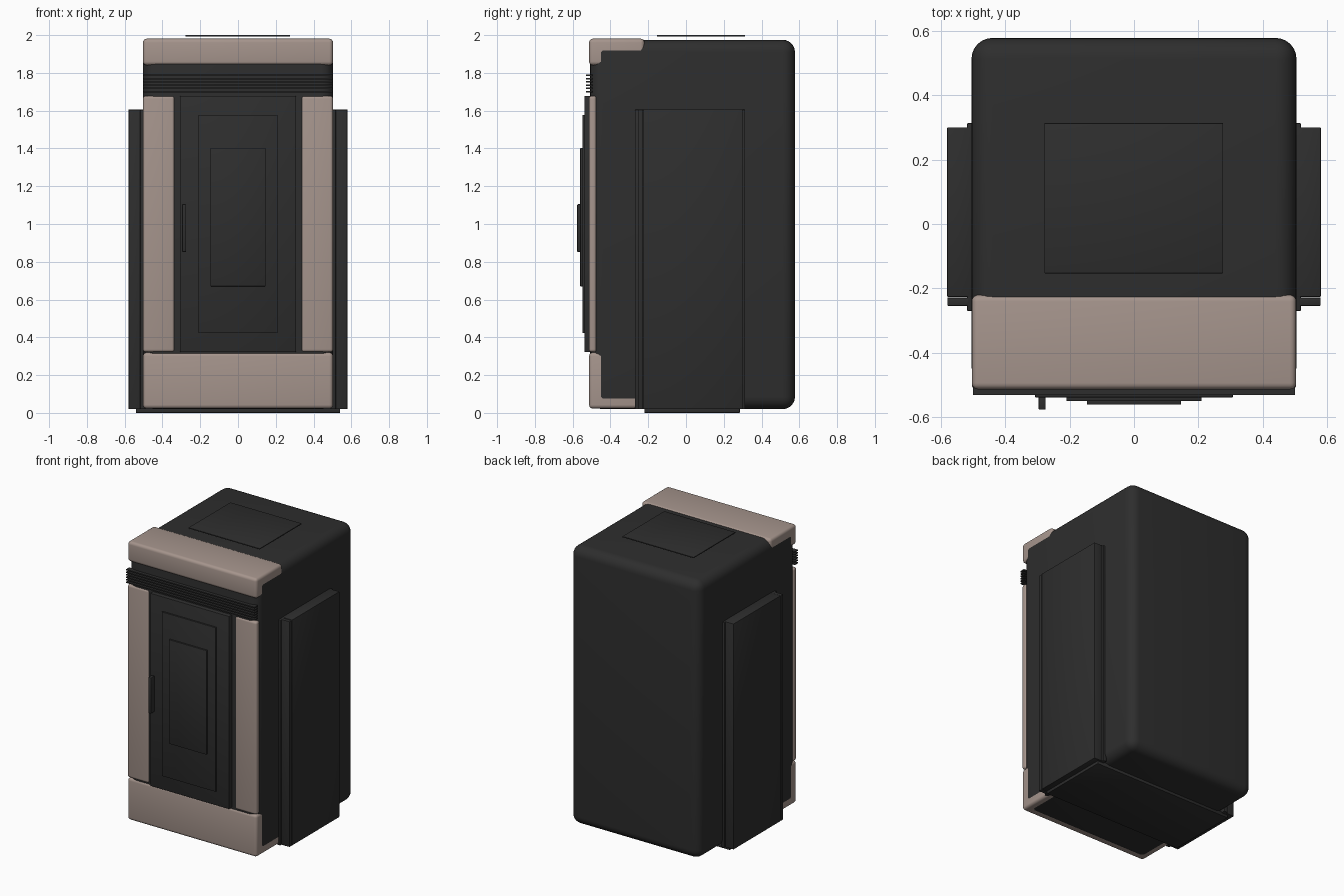
import bpy
import bmesh
from mathutils import Vector

cube = bpy.data.objects.get("Cube")
if cube:
    bpy.data.objects.remove(cube, do_unlink=True)


def material(name, rgb):
    mat = bpy.data.materials.new(name)
    mat.use_nodes = True
    color = (*rgb, 1)
    mat.diffuse_color = color
    shader = mat.node_tree.nodes["Principled BSDF"]
    shader.inputs["Base Color"].default_value = color
    shader.inputs["Roughness"].default_value = 0.6
    return mat


charcoal = material("charcoal", (0.027, 0.027, 0.027))
taupe = material("taupe", (0.38, 0.30, 0.265))


def box(name, xs, ys, zs, mat, bevel=0.0, segments=2):
    """Box spanning the given ranges, with optional rounded edges."""
    low, high = Vector((xs[0], ys[0], zs[0])), Vector((xs[1], ys[1], zs[1]))
    bm = bmesh.new()
    bmesh.ops.create_cube(bm, size=1)
    for v in bm.verts:
        v.co = (low + high) / 2 + v.co * (high - low)
    if bevel:
        bmesh.ops.bevel(bm, geom=bm.edges[:], offset=bevel, segments=segments,
                        profile=0.5, affect='EDGES')
    bmesh.ops.recalc_face_normals(bm, faces=bm.faces[:])
    mesh = bpy.data.meshes.new(name)
    bm.to_mesh(mesh)
    bm.free()
    mesh.materials.append(mat)
    obj = bpy.data.objects.new(name, mesh)
    bpy.context.collection.objects.link(obj)
    bpy.ops.object.select_all(action='DESELECT')
    obj.select_set(True)
    bpy.context.view_layer.objects.active = obj
    bpy.ops.object.shade_smooth_by_angle()
    return obj


def side_pair(name, xs, ys, zs, mat, bevel=0.0, segments=2):
    """The same box on the left and mirrored on the right."""
    box("left_" + name, xs, ys, zs, mat, bevel, segments)
    box("right_" + name, (-xs[1], -xs[0]), ys, zs, mat, bevel, segments)


# Rounded cabinet shell and the plinth below it
box("cabinet_body", (-0.504, 0.504), (-0.507, 0.577), (0.02, 1.975), charcoal, 0.065, 6)
box("plinth", (-0.54, 0.54), (-0.22, 0.285), (0, 0.03), charcoal, 0.003)

# Light trim framing the front
box("top_cap", (-0.503, 0.503), (-0.513, -0.22), (1.84, 1.981), taupe, 0.02, 4)
box("bottom_cap", (-0.503, 0.503), (-0.513, -0.22), (0.023, 0.32), taupe, 0.02, 4)
side_pair("front_pillar", (0.335, 0.503), (-0.514, -0.474), (0.322, 1.678), taupe, 0.015, 4)

# Stepped door with its handle
box("door", (-0.307, 0.307), (-0.538, -0.45), (0.322, 1.678), charcoal, 0.004)
box("door_panel", (-0.21, 0.21), (-0.549, -0.53), (0.422, 1.577), charcoal, 0.003)
box("door_inset", (-0.146, 0.146), (-0.56, -0.54), (0.67, 1.403), charcoal, 0.003)
box("door_handle", (-0.296, -0.274), (-0.576, -0.535), (0.852, 1.105), charcoal, 0.004)

# Vent slats above the door
for i in range(6):
    z = 1.7 + i * 0.0175
    box(f"vent_slat_{i + 1}", (-0.5, 0.5), (-0.53, -0.495), (z - 0.004, z + 0.004), charcoal)

# Side panels on backing plates, each with a front trim strip
side_pair("backing_plate", (0.49, 0.518), (-0.27, 0.313), (0.02, 1.605), charcoal, 0.004)
side_pair("side_panel", (0.5, 0.58), (-0.226, 0.3), (0.02, 1.607), charcoal, 0.004)
side_pair("side_trim", (0.5, 0.579), (-0.254, -0.228), (0.02, 1.605), charcoal, 0.003)

# Thin plate hovering over the roof
box("roof_plate", (-0.278, 0.276), (-0.153, 0.313), (1.993, 2.0), charcoal, 0.002)
